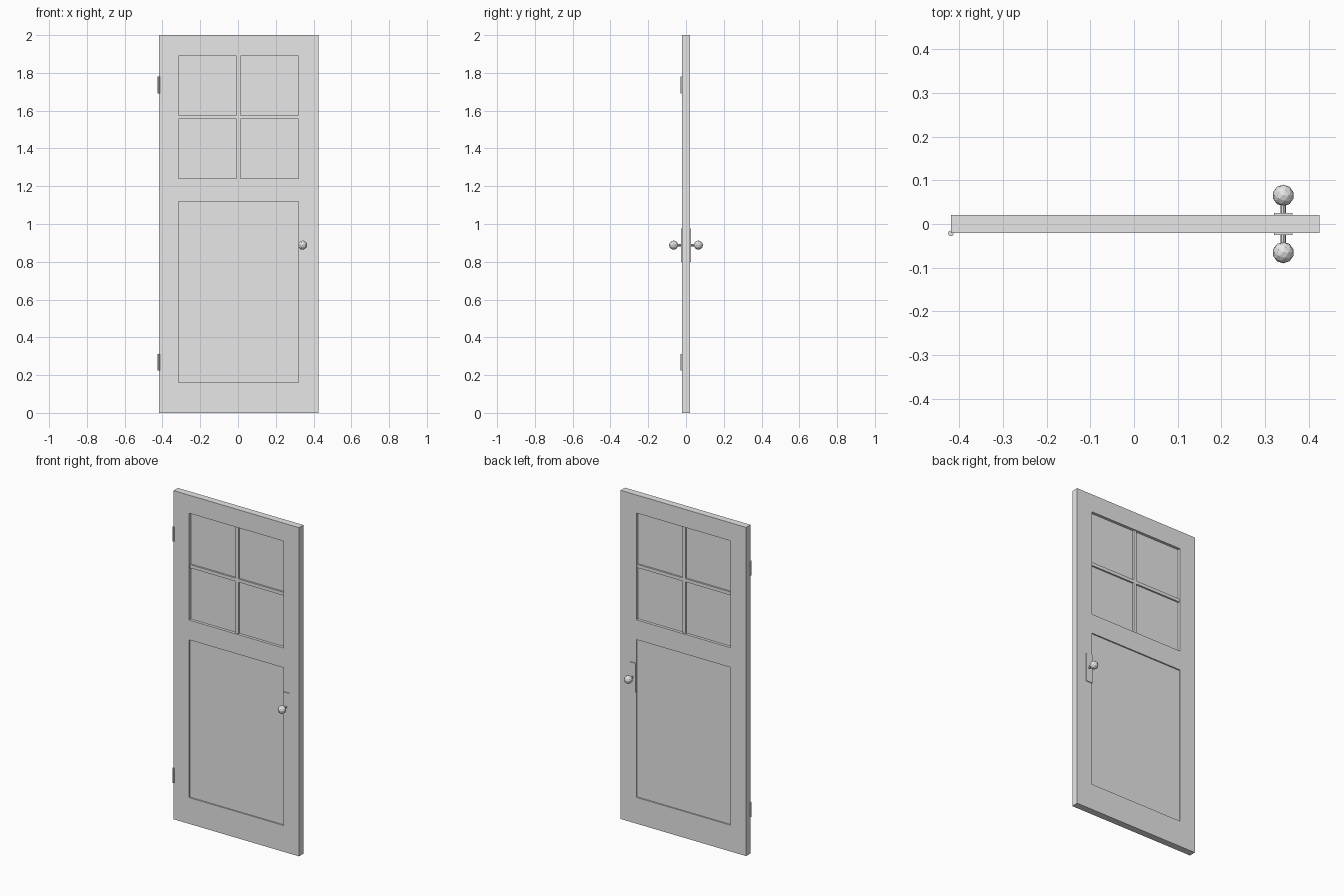
import bpy
import bmesh
from math import pi
from mathutils import Matrix

cube = bpy.data.objects.get("Cube")
if cube:
    bpy.data.objects.remove(cube, do_unlink=True)

# One grey for the whole door
grey = bpy.data.materials.new("light_grey")
grey.use_nodes = True
grey.diffuse_color = (0.8, 0.8, 0.8, 1)
grey.node_tree.nodes["Principled BSDF"].inputs["Base Color"].default_value = (0.8, 0.8, 0.8, 1)


def finish(name, bm):
    mesh = bpy.data.meshes.new(name)
    bmesh.ops.recalc_face_normals(bm, faces=bm.faces)
    bm.to_mesh(mesh)
    bm.free()
    mesh.materials.append(grey)
    obj = bpy.data.objects.new(name, mesh)
    bpy.context.collection.objects.link(obj)
    return obj


def box(name, x, y, z):
    """Box from (low, high) pairs on each axis."""
    bm = bmesh.new()
    spans = (x, y, z)
    centre = [(a + b) / 2 for a, b in spans]
    size = [b - a for a, b in spans]
    bmesh.ops.create_cube(bm, size=1, matrix=Matrix.LocRotScale(centre, None, size))
    return finish(name, bm)


def rod(name, centre, radius, length, sides, turn=0):
    bm = bmesh.new()
    place = Matrix.Translation(centre) @ Matrix.Rotation(turn, 4, "X")
    bmesh.ops.create_cone(bm, cap_ends=True, segments=sides, radius1=radius,
                          radius2=radius, depth=length, matrix=place)
    return finish(name, bm)


# Main sizes
MID = 0.003
HALF_W, HALF_T = 0.4225, 0.021
OPEN_W = 0.317
PANEL = (0.16, 1.12)
WINDOW = (1.24, 1.89)
opening = (MID - OPEN_W, MID + OPEN_W)

# Frame: one sheet with two openings, thickened
xs = (MID - HALF_W, *opening, MID + HALF_W)
zs = (0, *PANEL, *WINDOW, 2)
bm = bmesh.new()
grid = [[bm.verts.new((x, 0, z)) for x in xs] for z in zs]
for r in range(len(zs) - 1):
    for c in range(len(xs) - 1):
        if c == 1 and r in (1, 3):
            continue
        bm.faces.new((grid[r][c], grid[r][c + 1], grid[r + 1][c + 1], grid[r + 1][c]))
frame = finish("door_frame", bm)
thick = frame.modifiers.new("thickness", "SOLIDIFY")
thick.thickness = 2 * HALF_T
thick.offset = 0

# Recessed lower panel, window pane and glazing bars
box("lower_panel", opening, (-0.013, 0.013), PANEL)
box("window_pane", opening, (-0.004, 0.004), WINDOW)
bar_z = sum(WINDOW) / 2
box("vertical_bar", (MID - 0.01, MID + 0.01), (-0.014, 0.014), WINDOW)
box("horizontal_bar", opening, (-0.014, 0.014), (bar_z - 0.01, bar_z + 0.01))

# Lock plate, stem and faceted knob on both faces
KNOB_X, KNOB_Z = 0.342, 0.888
for side, s in (("front", -1), ("back", 1)):
    box(side + "_lock_plate", (KNOB_X - 0.021, KNOB_X + 0.021),
        sorted((s * 0.019, s * 0.0255)), (0.8, 0.976))
    rod(side + "_knob_stem", (KNOB_X, s * 0.036, KNOB_Z), 0.006, 0.03, 8, pi / 2)
    bm = bmesh.new()
    bmesh.ops.create_icosphere(bm, subdivisions=2, radius=0.0245,
                               matrix=Matrix.Translation((KNOB_X, s * 0.0655, KNOB_Z)))
    finish(side + "_knob", bm)

# Hinge barrels on the front right edge
for name, z in (("lower_hinge", 0.268), ("upper_hinge", 1.736)):
    rod(name, (MID - HALF_W, -0.0215, z), 0.0065, 0.088, 8)
